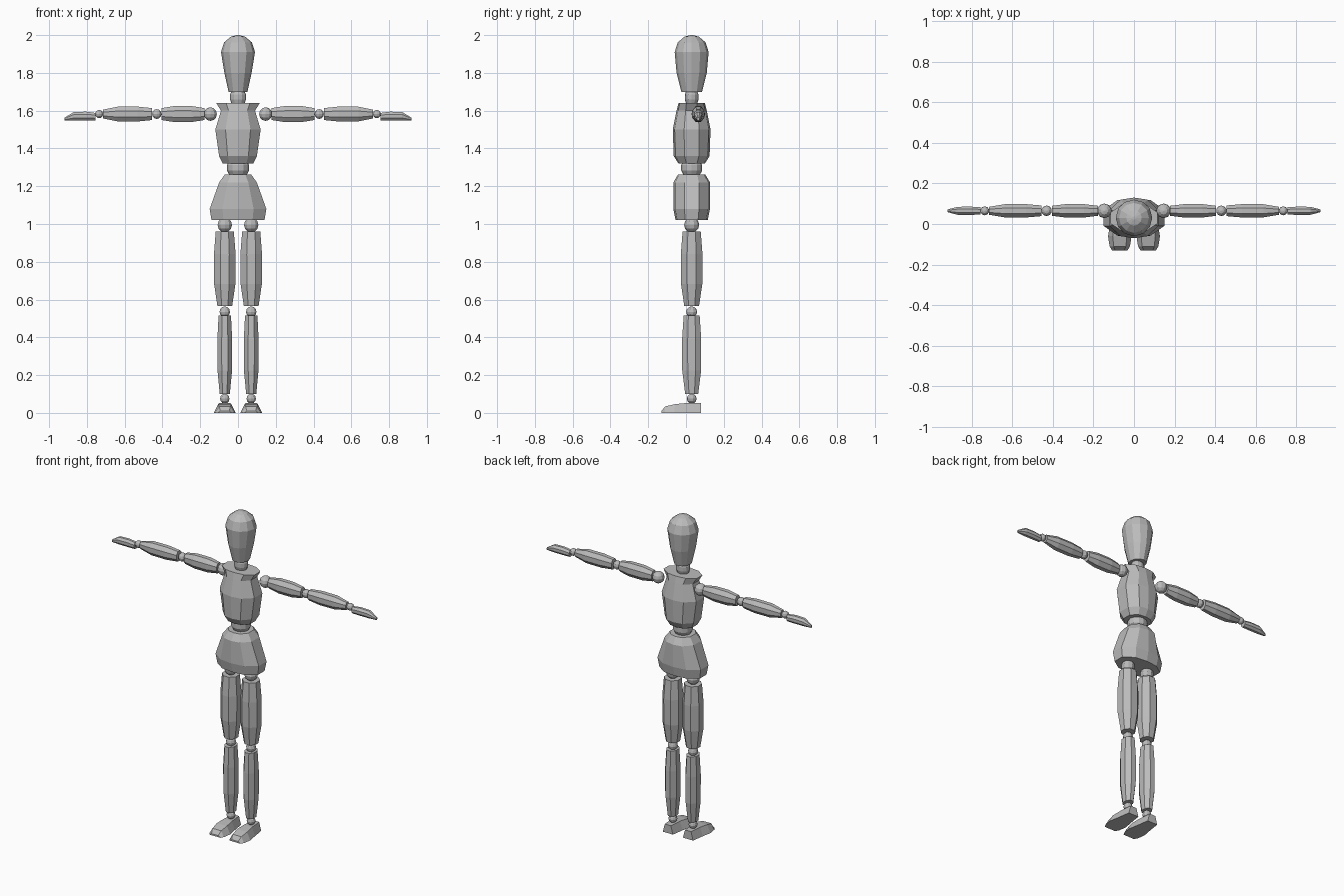
import bpy, bmesh, math
from mathutils import Vector

if "Cube" in bpy.data.objects:
    bpy.data.objects.remove(bpy.data.objects["Cube"])

grey = bpy.data.materials.new("plain grey")
grey.use_nodes = True
grey.diffuse_color = (0.5, 0.5, 0.5, 1)
grey.node_tree.nodes["Principled BSDF"].inputs["Base Color"].default_value = grey.diffuse_color


def polygon(sides, turn=0):
    angles = [math.tau * (step + turn) / sides for step in range(sides)]
    widest = max(math.cos(angle) for angle in angles)
    return [(math.cos(angle) / widest, math.sin(angle) / widest) for angle in angles]


# Cross-sections that fill a unit square, or stand on its floor
ROUND = polygon(12)
OCTAGON = polygon(8, 0.5)
MITTEN = [(u, v + 1) for u, v in OCTAGON]
SOLE = [(1, 0), (0.6, 1), (-0.6, 1), (-1, 0)]
corner = [(1, 0.4), (0.55, 0.9), (0, 1)]
front = corner + [(-u, v) for u, v in corner[1::-1]]
TORSO = front + [(-u, -v) for u, v in front]

# How the distance along a part and its two widths map to the frame
AXES = {
    "x": lambda along, u, v: (along, u, v),
    "y": lambda along, u, v: (u, along, v),
    "z": lambda along, u, v: (u, v, along),
}


def finish(name, bm, side):
    bmesh.ops.scale(bm, vec=Vector((side, 1, 1)), verts=bm.verts)
    bmesh.ops.recalc_face_normals(bm, faces=bm.faces)
    mesh = bpy.data.meshes.new(name)
    bm.to_mesh(mesh)
    bm.free()
    mesh.materials.append(grey)
    bpy.context.collection.objects.link(bpy.data.objects.new(name, mesh))


def loft(name, axis, section, centre, rings, side=1):
    """Skin a section through rings of (position, half u, half v)."""
    bm = bmesh.new()
    place = AXES[axis]
    loops = [[bm.verts.new(place(along, centre[0] + u * half_u, centre[1] + v * half_v))
              for u, v in section] for along, half_u, half_v in rings]
    for low, high in zip(loops, loops[1:]):
        for i in range(len(section)):
            bm.faces.new((low[i - 1], low[i], high[i], high[i - 1]))
    bm.faces.new(loops[0])
    bm.faces.new(loops[-1])
    finish(name, bm, side)


def spindle(name, axis, section, centre, start, end, half_u, half_v, first, last, side=1):
    """A part that swells in the middle from its first to its last end size."""
    rings = []
    for part in (0, 0.3, 0.7, 1):
        base = first + (last - first) * part
        size = base + (1 - base) * math.sin(math.pi * part)
        rings.append((start + (end - start) * part, half_u * size, half_v * size))
    loft(name, axis, section, centre, rings, side)


def joint(name, centre, radius, side):
    bm = bmesh.new()
    bmesh.ops.create_uvsphere(bm, u_segments=10, v_segments=6, radius=radius)
    bmesh.ops.translate(bm, vec=Vector(centre), verts=bm.verts)
    finish(name, bm, side)


MIDDLE = (0, 0.03)
LEG = (0.07, 0.03)
ARM = (0.065, 1.582)

# Head: a widening stem closed by a dome
brow, dome = 1.91, 0.09
head_rings = [(1.7, 0.05, 0.055), (1.8, 0.072, 0.08)]
for degrees in (0, 35, 65, 85):
    angle = math.radians(degrees)
    radius = dome * math.cos(angle)
    head_rings.append((brow + dome * math.sin(angle), radius, radius))
loft("head", "z", ROUND, MIDDLE, head_rings)

# Trunk
spindle("neck", "z", ROUND, MIDDLE, 1.64, 1.705, 0.044, 0.038, 0.8, 0.75)
loft("chest", "z", TORSO, MIDDLE, [
    (1.32, 0.08, 0.07), (1.36, 0.1, 0.095), (1.5, 0.12, 0.1),
    (1.6, 0.09, 0.08), (1.64, 0.115, 0.07)])
spindle("waist", "z", ROUND, MIDDLE, 1.26, 1.335, 0.061, 0.058, 0.75, 0.75)
loft("pelvis", "z", TORSO, MIDDLE, [
    (1.02, 0.14, 0.085), (1.08, 0.15, 0.097), (1.22, 0.1, 0.097), (1.262, 0.07, 0.072)])

# Legs and arms, once for each side
for word, side in (("left", 1), ("right", -1)):
    for name, height, radius in (("hip", 0.995, 0.04), ("knee", 0.535, 0.029), ("ankle", 0.075, 0.026)):
        joint(f"{word}_{name}_joint", (*LEG, height), radius, side)
    spindle(f"{word}_thigh", "z", OCTAGON, LEG, 0.565, 0.96, 0.06, 0.06, 0.65, 0.8, side)
    spindle(f"{word}_shin", "z", OCTAGON, LEG, 0.1, 0.515, 0.041, 0.053, 0.65, 0.8, side)
    loft(f"{word}_foot", "y", SOLE, (LEG[0], 0), [
        (0.08, 0.035, 0.052), (0, 0.047, 0.052), (-0.06, 0.058, 0.046),
        (-0.11, 0.05, 0.034), (-0.13, 0.038, 0.01)], side)

    for name, reach, radius in (("shoulder", 0.146, 0.036), ("elbow", 0.43, 0.026), ("wrist", 0.735, 0.022)):
        joint(f"{word}_{name}_joint", (reach, *ARM), radius, side)
    spindle(f"{word}_upper_arm", "x", OCTAGON, ARM, 0.178, 0.405, 0.035, 0.045, 0.7, 0.7, side)
    spindle(f"{word}_forearm", "x", OCTAGON, ARM, 0.455, 0.715, 0.035, 0.042, 0.75, 0.55, side)
    spindle(f"{word}_hand", "x", MITTEN, (ARM[0], 1.548), 0.755, 0.918, 0.022, 0.025, 0.8, 0.3, side)
